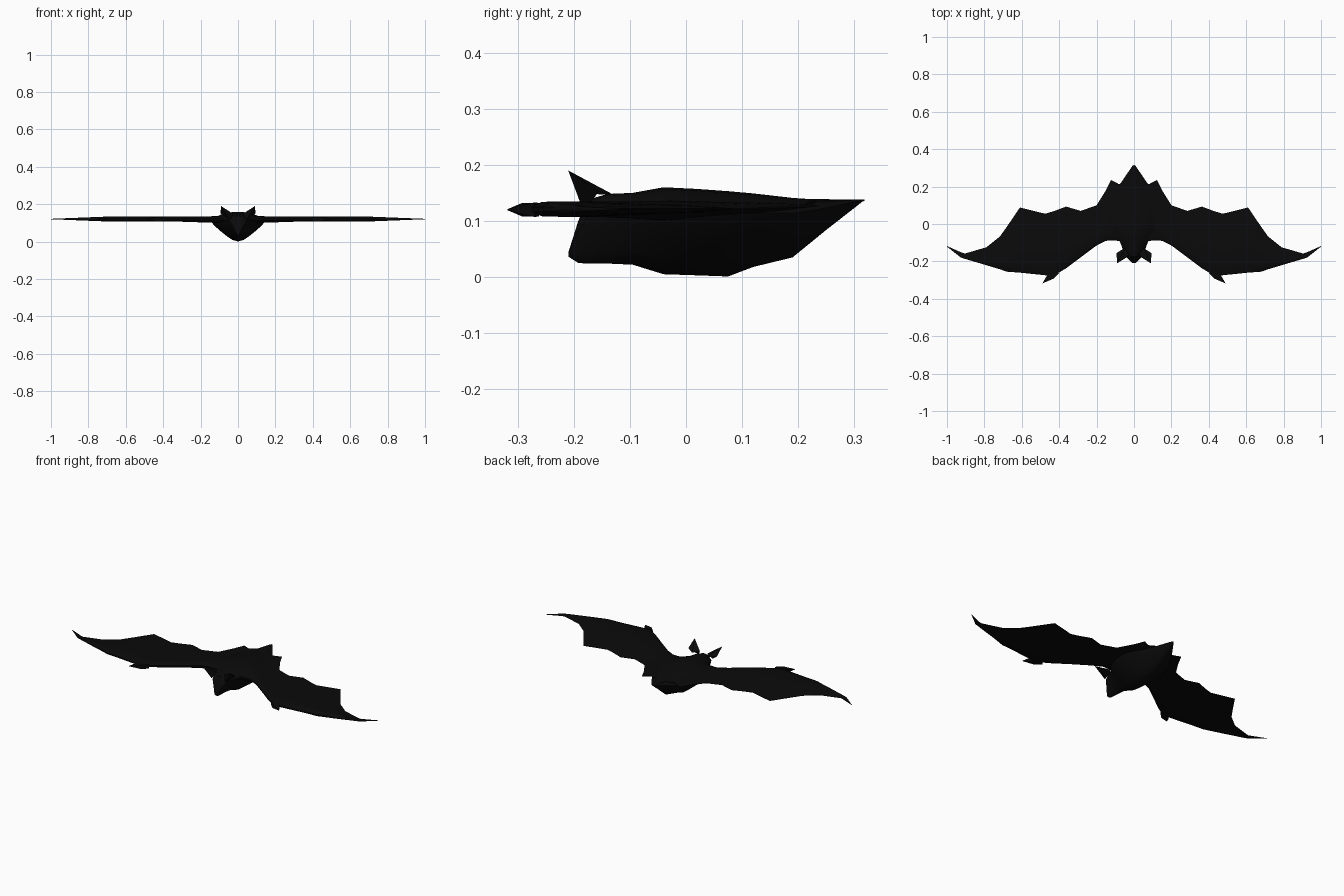
import bpy, bmesh, math

if "Cube" in bpy.data.objects:
    bpy.data.objects.remove(bpy.data.objects["Cube"])

black = bpy.data.materials.new("near black")
black.diffuse_color = (0.003, 0.003, 0.003, 1)
black.use_nodes = True
black.node_tree.nodes["Principled BSDF"].inputs["Base Color"].default_value = black.diffuse_color


def make(name, verts, faces, angle=40):
    me = bpy.data.meshes.new(name)
    me.from_pydata(verts, [], faces)
    bm = bmesh.new()
    bm.from_mesh(me)
    bmesh.ops.remove_doubles(bm, verts=bm.verts, dist=0.0002)
    bmesh.ops.recalc_face_normals(bm, faces=bm.faces)
    bm.to_mesh(me)
    bm.free()
    me.materials.append(black)
    ob = bpy.data.objects.new(name, me)
    bpy.context.collection.objects.link(ob)
    bpy.ops.object.select_all(action='DESELECT')
    ob.select_set(True)
    bpy.context.view_layer.objects.active = ob
    bpy.ops.object.shade_smooth_by_angle(angle=math.radians(angle))
    return ob


def loft(name, rings):
    """Skin closed rings of equal length and cap both ends."""
    n = len(rings[0])
    verts = [v for r in rings for v in r]
    faces = [(i * n + j, i * n + (j + 1) % n, (i + 1) * n + (j + 1) % n, (i + 1) * n + j)
             for i in range(len(rings) - 1) for j in range(n)]
    faces += [tuple(range(n)), tuple(range(len(verts) - n, len(verts)))]
    return make(name, verts, faces)


# Wing columns: distance from centre, leading edge y, trailing edge y
columns = [(0, -.09, .318), (.03, -.09, .233), (.08, -.09, .213), (.123, -.088, .235),
           (.15, -.09, .18), (.2, -.115, .10), (.285, -.178, .07), (.363, -.237, .093),
           (.43, -.277, .068), (.475, -.274, .055), (.61, -.26, .088), (.68, -.255, -.015),
           (.717, -.242, -.067), (.79, -.22, -.125), (.905, -.186, -.158),
           (.925, -.18, -.151), (1.0, -.121, -.118)]
# Chord stations: fraction from leading edge, half thickness
chord = [(0, .004), (.06, .013), (.2, .014), (.45, .010), (.75, .006), (1, .001)]


def wing_ring(side, x, lead, trail):
    taper = min(1, .08 + (1 - x) / .35)
    root = max(0, 1 - x / .3)
    rise = .016 * max(0, 1 - x / .2)          # tail end sits a little higher
    top, low = [], []
    for f, t in chord:
        y = lead + f * (trail - lead)
        z = .121 + rise * f
        top.append((side * x, y, z + t * taper))
        low.append((side * x, y, z - t * taper * (1 + .8 * root)))
    return top + low[::-1]


for side, label in ((1, "right"), (-1, "left")):
    loft(label + "_wing", [wing_ring(side, *c) for c in columns])

    # Thumb claw on the leading edge
    claw = [(.40, -.262), (.43, -.292), (.49, -.318), (.462, -.27)]
    half = [.012, .012, .001, .013]
    verts = [(side * x, y, .12 + s * h) for s in (-1, 1) for (x, y), h in zip(claw, half)]
    make(label + "_thumb_claw", verts,
         [(0, 1, 2, 3), (4, 5, 6, 7)] + [(i, (i + 1) % 4, 4 + (i + 1) % 4, 4 + i) for i in range(4)], 25)

    # Pointed ear
    ear = [(.09, -.21, .19), (.094, -.156, .152), (.05, -.128, .146),
           (.025, -.165, .148), (.045, -.182, .115)]
    make(label + "_ear", [(side * x, y, z) for x, y, z in ear],
         [(0, 1, 2), (0, 2, 3), (0, 3, 4), (0, 4, 1), (1, 2, 3, 4)], 25)

# Body and head: y, half width, bottom z, top z
stations = [(-.209, .008, .036, .046), (-.192, .026, .025, .10), (-.175, .044, .024, .138),
            (-.14, .058, .024, .148), (-.095, .075, .022, .150), (-.04, .14, .005, .160),
            (.02, .15, .003, .157), (.075, .145, .001, .153), (.12, .13, .018, .149),
            (.19, .09, .035, .141), (.25, .05, .084, .137), (.314, .006, .134, .138)]
under = [(0, 1), (.2, .93), (.42, .74), (.67, .48), (.87, .24)]


def body_ring(y, w, lo, hi):
    mid = lo + (hi - lo) * .74
    right = [(w * t, mid - (mid - lo) * d) for t, d in under]
    right += [(w, mid), (w * .6, mid + (hi - mid) * .7), (w * .3, hi - (hi - mid) * .08)]
    left = [(-x, z) for x, z in right[:0:-1]]
    return [(x, y, z) for x, z in right + [(0, hi)] + left]


loft("body", [body_ring(*s) for s in stations])
